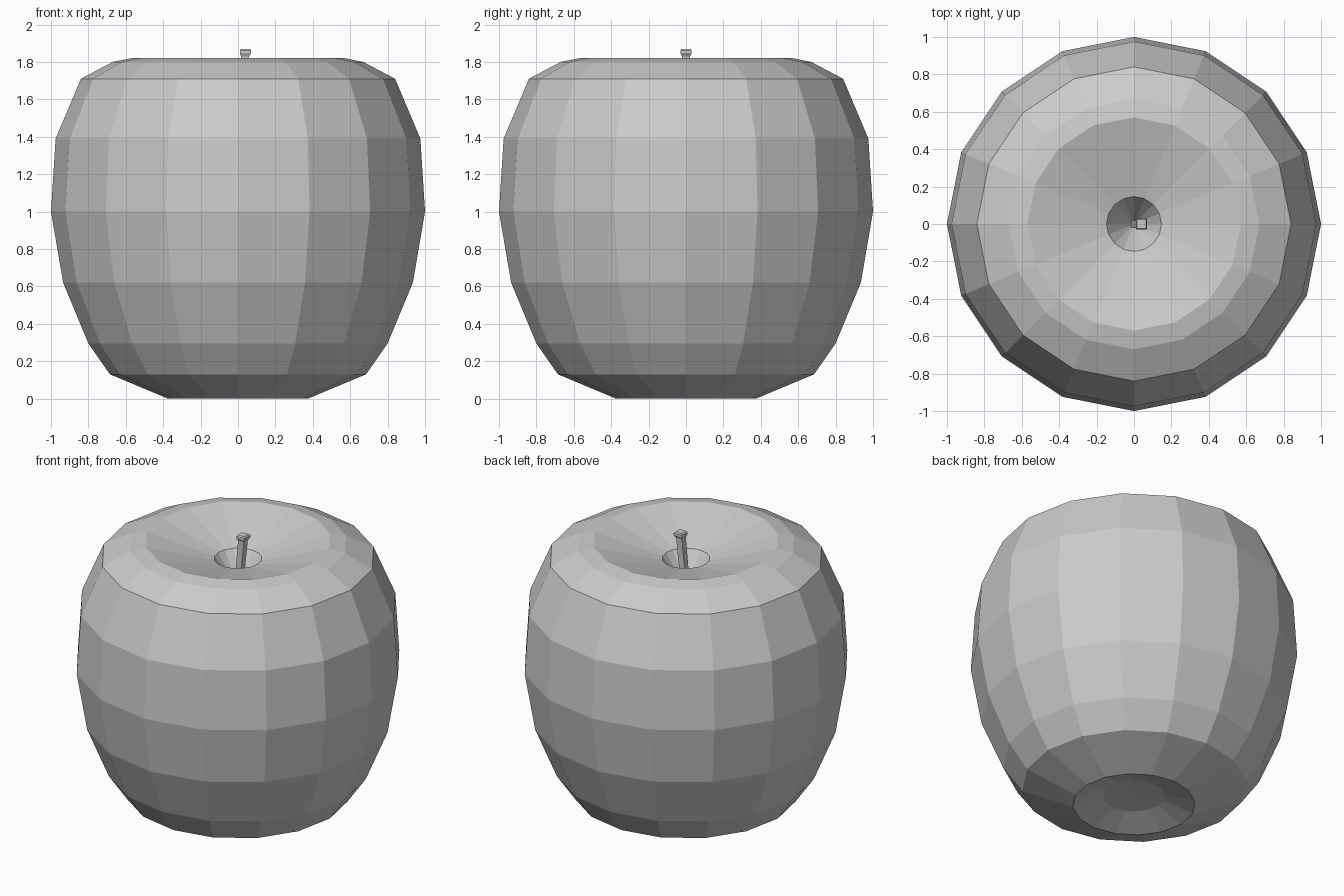
import bpy, bmesh
from math import cos, sin, pi

if "Cube" in bpy.data.objects:
    bpy.data.objects.remove(bpy.data.objects["Cube"], do_unlink=True)

grey = bpy.data.materials.new("plain grey")
grey.use_nodes = True
colour = (0.6, 0.6, 0.6, 1)
grey.diffuse_color = colour
grey.node_tree.nodes["Principled BSDF"].inputs["Base Color"].default_value = colour


def loft(name, sections, sides, turn=0.0):
    """Join rings given as (radius, z, x offset); radius 0 makes a pole."""
    bm = bmesh.new()
    rings = []
    for radius, z, shift in sections:
        count = sides if radius else 1
        rings.append([bm.verts.new((shift + radius * cos(turn + 2 * pi * i / sides),
                                    radius * sin(turn + 2 * pi * i / sides), z))
                      for i in range(count)])
    for low, high in zip(rings, rings[1:]):
        for i in range(sides):
            j = (i + 1) % sides
            corners = [low[i % len(low)], low[j % len(low)],
                       high[j % len(high)], high[i % len(high)]]
            bm.faces.new(list(dict.fromkeys(corners)))
    # Close any open end ring
    for ring in (rings[0], rings[-1]):
        if len(ring) > 1:
            bm.faces.new(ring)
    bmesh.ops.recalc_face_normals(bm, faces=bm.faces)
    mesh = bpy.data.meshes.new(name)
    bm.to_mesh(mesh)
    bm.free()
    mesh.materials.append(grey)
    obj = bpy.data.objects.new(name, mesh)
    bpy.context.collection.objects.link(obj)
    return obj


# Fruit body: base dimple, round sides, wide top dish and stem hole
profile = [(0, 0.07), (0.19, 0.06), (0.375, 0), (0.685, 0.13), (0.80, 0.295),
           (0.935, 0.62), (1, 1), (0.975, 1.39), (0.84, 1.71), (0.67, 1.8),
           (0.57, 1.82), (0.147, 1.7), (0, 1.48)]
loft("fruit_body", [(r, z, 0) for r, z in profile], 16)

# Leaning square stem with a flared tip
stem = [(0.028, 1.46, 0), (0.03, 1.83, 0.037), (0.043, 1.848, 0.04),
        (0.043, 1.862, 0.04), (0.034, 1.87, 0.04)]
loft("stem", stem, 4, pi / 4)
